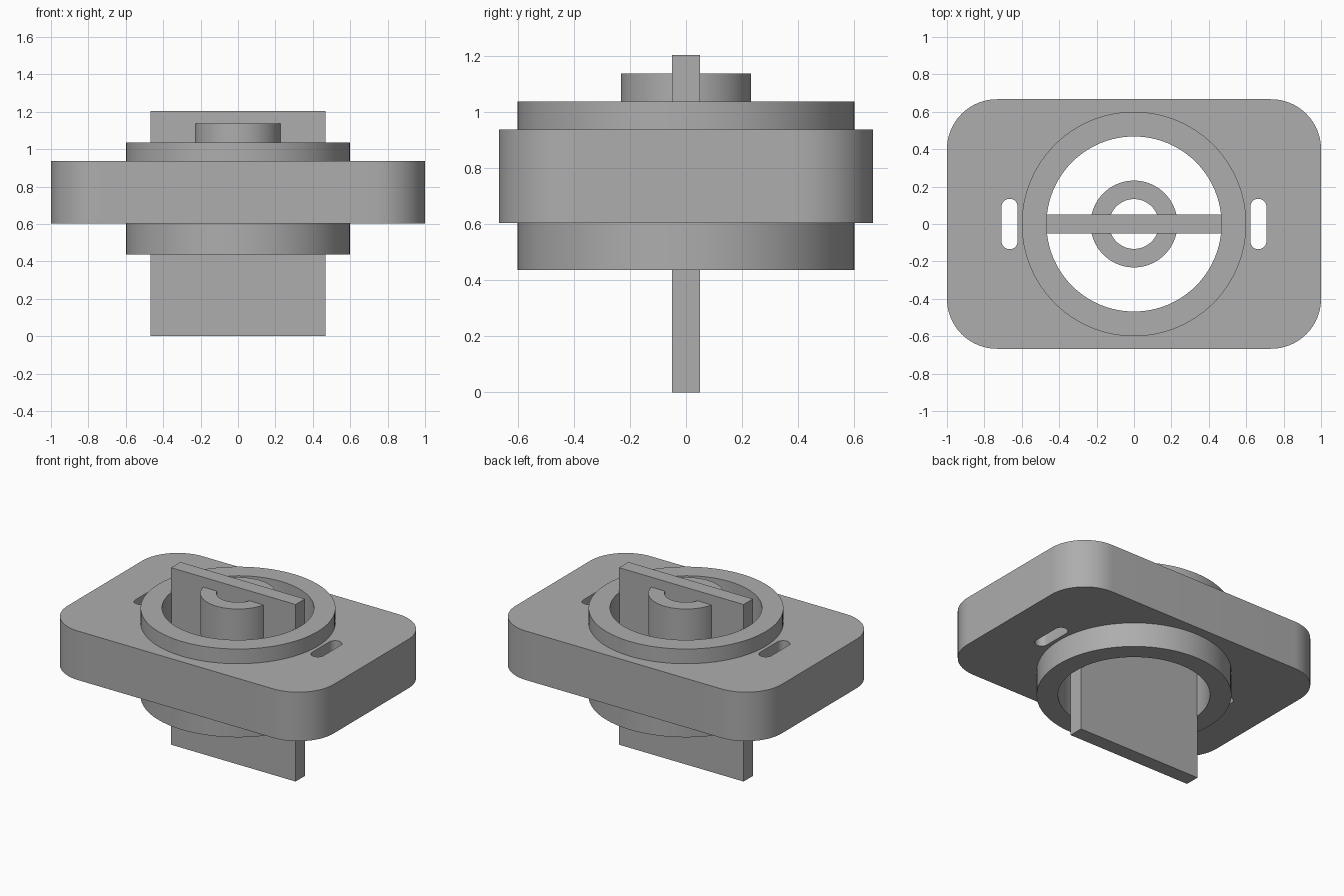
import bpy, bmesh, math

cube = bpy.data.objects.get("Cube")
if cube:
    bpy.data.objects.remove(cube, do_unlink=True)

grey = bpy.data.materials.new("plain grey")
grey.use_nodes = True
colour = (0.42, 0.42, 0.42, 1)
grey.diffuse_color = colour
grey.node_tree.nodes["Principled BSDF"].inputs["Base Color"].default_value = colour


def rounded_outline(hx, hy, r, steps):
    """Counter-clockwise rounded rectangle; a circle when hx = hy = r."""
    pts = []
    for quarter, (sx, sy) in enumerate([(1, 1), (-1, 1), (-1, -1), (1, -1)]):
        for i in range(steps + 1):
            a = (quarter + i / steps) * math.pi / 2
            p = (sx * (hx - r) + r * math.cos(a), sy * (hy - r) + r * math.sin(a))
            if not pts or math.dist(p, pts[-1]) > 1e-5:
                pts.append(p)
    if math.dist(pts[0], pts[-1]) < 1e-5:
        pts.pop()
    return pts


def extrude_outlines(name, outlines, z0, z1):
    """Solid between z0 and z1; outlines after the first are through holes."""
    bm = bmesh.new()
    edges = []
    for pts in outlines:
        vs = [bm.verts.new((x, y, z0)) for x, y in pts]
        edges += [bm.edges.new((a, b)) for a, b in zip(vs, vs[1:] + vs[:1])]
    bmesh.ops.triangle_fill(bm, use_beauty=True, use_dissolve=False, edges=edges)
    out = bmesh.ops.extrude_face_region(bm, geom=bm.faces[:], use_keep_orig=True)
    for v in out["geom"]:
        if isinstance(v, bmesh.types.BMVert):
            v.co.z = z1
    bmesh.ops.recalc_face_normals(bm, faces=bm.faces[:])
    mesh = bpy.data.meshes.new(name)
    bm.to_mesh(mesh)
    bm.free()
    mesh.materials.append(grey)
    obj = bpy.data.objects.new(name, mesh)
    bpy.context.collection.objects.link(obj)
    bpy.ops.object.select_all(action="DESELECT")
    obj.select_set(True)
    bpy.context.view_layer.objects.active = obj
    bpy.ops.object.shade_smooth_by_angle(angle=math.radians(30))
    return obj


def circle(r):
    return rounded_outline(r, r, r, 24)


def slot(side):
    return [(x + side * 0.665, y) for x, y in rounded_outline(0.043, 0.135, 0.043, 8)]


# Rounded body with centre bore and two side slots
bore = 0.468
extrude_outlines("body_plate",
                 [rounded_outline(1, 0.667, 0.267, 16), circle(bore), slot(-1), slot(1)],
                 0.603, 0.936)

# Collars above and below the body
extrude_outlines("upper_collar", [circle(0.6), circle(bore)], 0.936, 1.036)
extrude_outlines("lower_collar", [circle(0.6), circle(bore)], 0.436, 0.603)

# Flat disc blade across the bore
extrude_outlines("blade", [[(-0.468, -0.05), (0.468, -0.05), (0.468, 0.05), (-0.468, 0.05)]],
                 0, 1.203)

# Hub ring around the blade
extrude_outlines("hub_ring", [circle(0.232), circle(0.133)], 0.87, 1.136)
